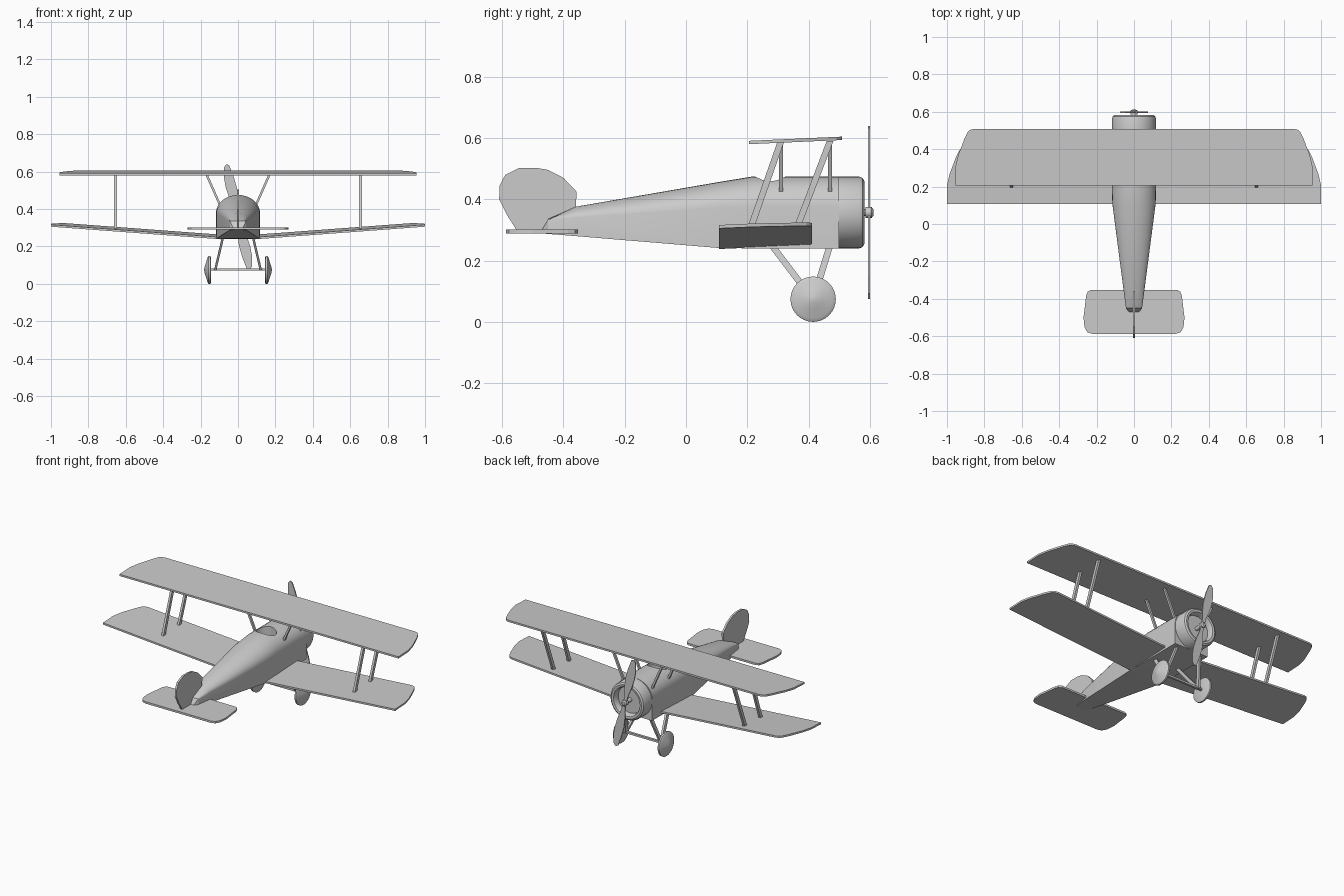
import bpy, bmesh, math
from mathutils import Vector, Matrix

if "Cube" in bpy.data.objects:
    bpy.data.objects.remove(bpy.data.objects["Cube"])


def finish(name, bm, mirror=False, smooth=None):
    bmesh.ops.recalc_face_normals(bm, faces=bm.faces)
    me = bpy.data.meshes.new(name)
    bm.to_mesh(me)
    bm.free()
    ob = bpy.data.objects.new(name, me)
    bpy.context.collection.objects.link(ob)
    if smooth:
        me.shade_smooth()
        me.set_sharp_from_angle(angle=math.radians(smooth))
    if mirror:
        ob.modifiers.new("mirror", "MIRROR").use_axis = (True, False, False)
    return ob


def slab(name, outline, push, mirror=False):
    """Flat outline pushed along a vector into a solid."""
    bm = bmesh.new()
    face = bm.faces.new([bm.verts.new(p) for p in outline])
    ext = bmesh.ops.extrude_face_region(bm, geom=[face], use_keep_orig=True)
    moved = [v for v in ext["geom"] if isinstance(v, bmesh.types.BMVert)]
    bmesh.ops.translate(bm, vec=push, verts=moved)
    return finish(name, bm, mirror)


def strut(name, a, b, w, d, mirror=True):
    """Bar from a to b with a level w (x) by d (y) section."""
    a, b = Vector(a), Vector(b)
    ring = [a + Vector((sx * w / 2, sy * d / 2, 0))
            for sx, sy in ((-1, -1), (1, -1), (1, 1), (-1, 1))]
    return slab(name, ring, b - a, mirror)


def loft(name, rings, smooth):
    bm = bmesh.new()
    vs = [[bm.verts.new(p) for p in r] for r in rings]
    n = len(vs[0])
    for r0, r1 in zip(vs, vs[1:]):
        for i in range(n):
            j = (i + 1) % n
            bm.faces.new((r0[i], r0[j], r1[j], r1[i]))
    bm.faces.new(vs[0])
    bm.faces.new(vs[-1])
    return finish(name, bm, smooth=smooth)


def lathe(name, profile, centre, axis, n=32, mirror=False, smooth=35):
    """Spin (along, radius) pairs about an x or y axis through centre."""
    bm = bmesh.new()
    pts = [(t, r, 0) if axis == "x" else (r, t, 0) for t, r in profile]
    vs = [bm.verts.new(p) for p in pts]
    edges = [bm.edges.new(e) for e in zip(vs, vs[1:])]
    bmesh.ops.spin(bm, geom=vs + edges, cent=(0, 0, 0), angle=math.tau, steps=n,
                   axis=(1, 0, 0) if axis == "x" else (0, 1, 0))
    bmesh.ops.remove_doubles(bm, verts=bm.verts, dist=1e-5)
    bmesh.ops.translate(bm, vec=centre, verts=bm.verts)
    return finish(name, bm, mirror, smooth)


# Fuselage: flat sides and belly, arched top, tapering to the tail
def section(y, w, bottom, side, top):
    arch = [(w * math.cos(a), y, side + (top - side) * math.sin(a))
            for a in (math.pi * i / 16 for i in range(17))]
    return [(-w, y, bottom), (w, y, bottom)] + arch


fuselage = loft("fuselage", [section(*s) for s in (
    (0.50, 0.118, 0.24, 0.376, 0.475),
    (0.22, 0.118, 0.24, 0.376, 0.475),
    (0.11, 0.116, 0.241, 0.374, 0.457),
    (-0.36, 0.055, 0.28, 0.341, 0.376),
    (-0.45, 0.043, 0.287, 0.335, 0.336),
    (-0.472, 0.025, 0.289, 0.298, 0.299))], 30)

# Cockpit opening cut into the top
bm = bmesh.new()
bmesh.ops.create_cone(bm, cap_ends=True, segments=24, radius1=1, radius2=1, depth=0.2,
                      matrix=Matrix.Translation((0, 0.275, 0.48)) @ Matrix.Diagonal((0.063, 0.05, 1, 1)))
cutter = finish("cockpit_cutter", bm)
cutter.hide_render = True
cut = fuselage.modifiers.new("cockpit", "BOOLEAN")
cut.object = cutter
cut.solver = "EXACT"
bpy.context.view_layer.objects.active = fuselage
bpy.ops.object.modifier_apply(modifier="cockpit")
bpy.data.objects.remove(cutter)

# Engine cowling with a recessed front
lathe("cowling", [(0.495, 0), (0.495, 0.117), (0.565, 0.117), (0.576, 0.113), (0.582, 0.103),
                  (0.58, 0.09), (0.57, 0.084), (0.545, 0.082), (0.545, 0)], (0, 0, 0.357), "y", 40)

# Propeller hub and two blades
lathe("propeller_hub", [(0.54, 0), (0.54, 0.012), (0.586, 0.012), (0.586, 0.018),
                        (0.606, 0.018), (0.612, 0.01), (0.612, 0)], (0, 0, 0.357), "y", 16)
blade = [(-0.01, 0), (-0.012, 0.05), (-0.024, 0.11), (-0.03, 0.17), (-0.028, 0.22),
         (-0.016, 0.275), (0.0, 0.289), (0.014, 0.28), (0.024, 0.22), (0.028, 0.15),
         (0.022, 0.09), (0.011, 0.04), (0.01, 0)]
for k, name in enumerate(("upper_blade", "lower_blade")):
    turn = Matrix.Rotation(math.radians(-12.5) + k * math.pi, 3, "Y")
    slab(name, [turn @ Vector((x, 0.594, z)) + Vector((0, 0, 0.357)) for x, z in blade],
         (0, 0.007, 0))

# Wings: same rounded tip, slight incidence, dihedral on the lower pair
tip = [(0, 0), (0, 0.10), (-0.014, 0.16), (-0.048, 0.25), (-0.066, 0.287),
       (-0.08, 0.299), (-0.10, 0.304)]


def wing(name, root, span, y0, height, mirror):
    half = [(span + x, y0 + y) for x, y in tip]
    if mirror:
        plan = [(root, y0)] + half + [(root, y0 + 0.304)]
    else:
        plan = half + [(-x, y) for x, y in reversed(half)]
    slab(name, [(x, y, height(x, y - y0)) for x, y in plan], (0, 0, 0.011), mirror)


def low_z(x, dy):
    return 0.240 + 0.074 * (x - 0.12) + 0.045 * dy


def high_z(x, dy):
    return 0.580 + 0.045 * dy


wing("upper_wing", 0, 0.955, 0.205, high_z, False)
wing("lower_wing", 0.09, 1.0, 0.107, low_z, True)

# Slanted interplane struts and splayed cabin struts
for label, ya, yb in (("rear", 0.205, 0.31), ("front", 0.358, 0.47)):
    strut(label + "_wing_strut", (0.655, ya, low_z(0.655, ya - 0.107) + 0.005),
          (0.655, yb, 0.59), 0.014, 0.022)
    strut(label + "_cabin_strut", (0.098, yb, 0.425), (0.17, yb, 0.588), 0.013, 0.014)

# Tail surfaces
half = [(0.225, -0.587), (0.25, -0.578), (0.265, -0.55), (0.27, -0.50),
        (0.256, -0.385), (0.248, -0.362), (0.23, -0.352)]
slab("tailplane", [(x, y, 0.289) for x, y in half] +
     [(-x, y, 0.289) for x, y in reversed(half)], (0, 0, 0.012))
fin = [(-0.55, 0.295), (-0.585, 0.35), (-0.61, 0.40), (-0.608, 0.445), (-0.59, 0.48),
       (-0.545, 0.502), (-0.49, 0.503), (-0.45, 0.496), (-0.40, 0.47), (-0.357, 0.425),
       (-0.36, 0.365), (-0.44, 0.295)]
slab("fin_and_rudder", [(-0.006, y, z) for y, z in fin], (0.012, 0, 0))

# Landing gear: wheels with coned covers, axle and V-legs
lathe("wheel", [(0.145, 0), (0.145, 0.068), (0.148, 0.074), (0.158, 0.074), (0.161, 0.07),
                (0.164, 0.062), (0.174, 0.03), (0.18, 0.012), (0.181, 0)],
      (0, 0.415, 0.074), "x", 32, True)
slab("axle", [(-0.15, 0.415 + y, 0.076 + z) for y, z in
              ((-0.007, -0.006), (0.007, -0.006), (0.007, 0.006), (-0.007, 0.006))], (0.30, 0, 0))
strut("rear_gear_leg", (0.122, 0.415, 0.072), (0.08, 0.28, 0.25), 0.013, 0.026)
strut("front_gear_leg", (0.122, 0.415, 0.072), (0.08, 0.47, 0.25), 0.013, 0.022)
